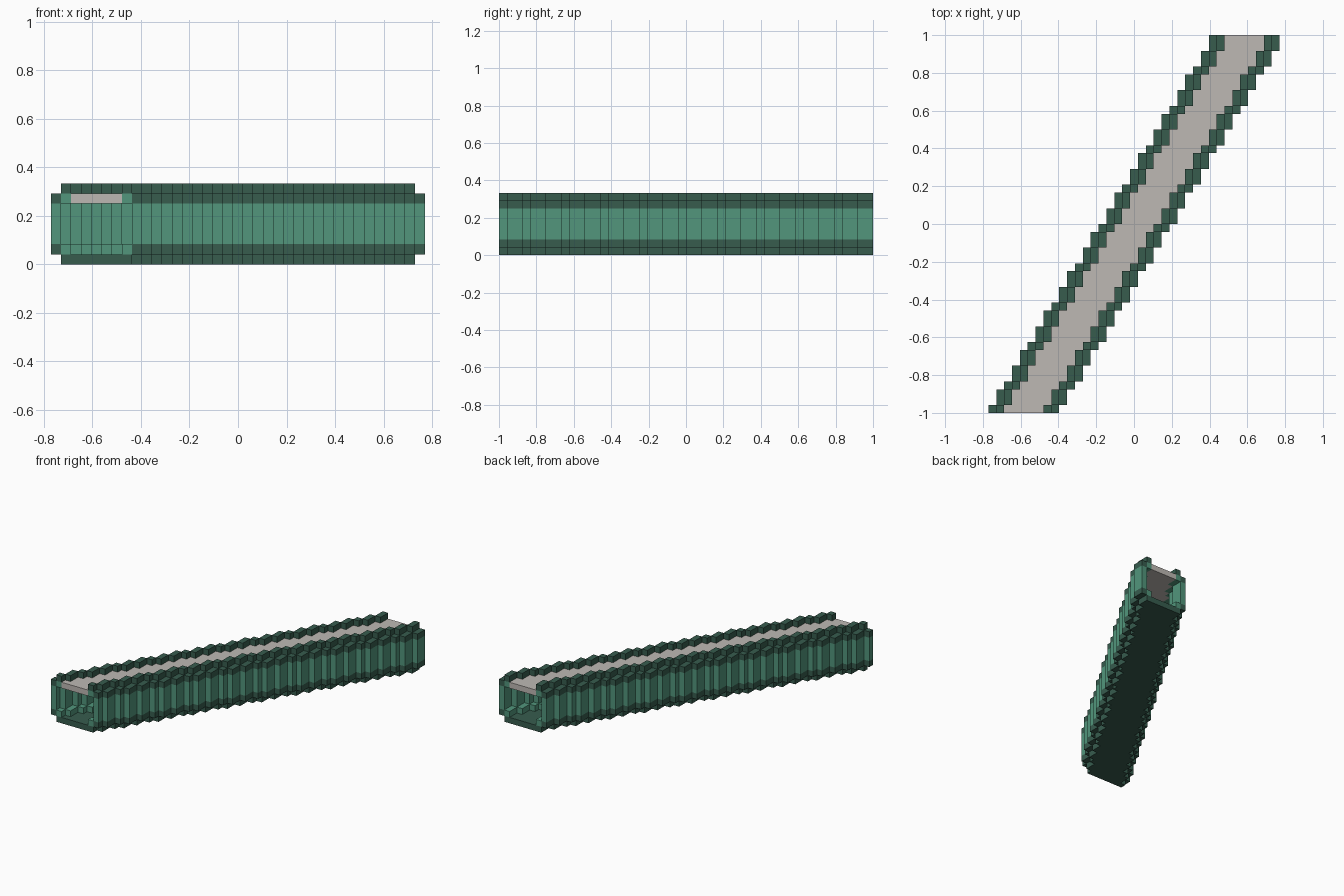
import bpy
import bmesh
import math
from mathutils import Vector

cube = bpy.data.objects.get("Cube")
if cube:
    bpy.data.objects.remove(cube, do_unlink=True)

UNIT = 1 / 24          # block size
ROWS, COLS = 48, 37    # blocks along y and x


def material(name, rgb):
    m = bpy.data.materials.new(name)
    m.use_nodes = True
    m.diffuse_color = (*rgb, 1)
    m.node_tree.nodes["Principled BSDF"].inputs["Base Color"].default_value = (*rgb, 1)
    return m


light = material("light green", (0.084, 0.305, 0.202))
dark = material("dark green", (0.038, 0.107, 0.076))
grey = material("warm grey", (0.515, 0.485, 0.456))

# Parts of the tunnel cross-section: material, columns, levels
PARTS = {
    "floor": (dark, range(1, 8), [0]),
    "deck": (grey, range(2, 7), [6]),
}
for side, outer, inner in (("right", 0, 1), ("left", 8, 7)):
    PARTS[side + "_wall"] = (light, [outer], range(2, 6))
    PARTS[side + "_lower_trim"] = (dark, [outer], [1])
    PARTS[side + "_upper_trim"] = (dark, [outer], [6])
    PARTS[side + "_lower_corner"] = (light, [inner], [1])
    PARTS[side + "_upper_corner"] = (light, [inner], [6])
    PARTS[side + "_top_rail"] = (dark, [inner], [7])

# Step the cross-section sideways along the slanted run
cells = {}
for row in range(ROWS):
    shift = math.floor((3 * row + 3) / 5)
    for name, (_, columns, levels) in PARTS.items():
        for c in columns:
            for level in levels:
                cells[c + shift, row, level] = name


def exposed_faces(bm, cell):
    """Add the sides of one block that touch no other block."""
    centre = Vector(cell) + Vector((0.5, 0.5, 0.5)) - Vector((COLS / 2, ROWS / 2, 0))
    for axis in range(3):
        for sign in (-1, 1):
            normal = Vector((0, 0, 0))
            normal[axis] = sign
            if tuple(int(a + b) for a, b in zip(cell, normal)) in cells:
                continue
            u = Vector((0, 0, 0))
            u[(axis + 1) % 3] = 0.5
            v = normal.cross(u)
            mid = centre + normal / 2
            corners = (mid - u - v, mid + u - v, mid + u + v, mid - u + v)
            bm.faces.new([bm.verts.new(p * UNIT) for p in corners])


# Build each part as one flat-shaded shell
for name, (mat, _, _) in PARTS.items():
    bm = bmesh.new()
    for cell, part in cells.items():
        if part == name:
            exposed_faces(bm, cell)
    bmesh.ops.remove_doubles(bm, verts=bm.verts, dist=UNIT / 100)
    bmesh.ops.dissolve_limit(bm, angle_limit=0.01, verts=bm.verts, edges=bm.edges)
    mesh = bpy.data.meshes.new(name)
    bm.to_mesh(mesh)
    bm.free()
    mesh.materials.append(mat)
    bpy.context.collection.objects.link(bpy.data.objects.new(name, mesh))
